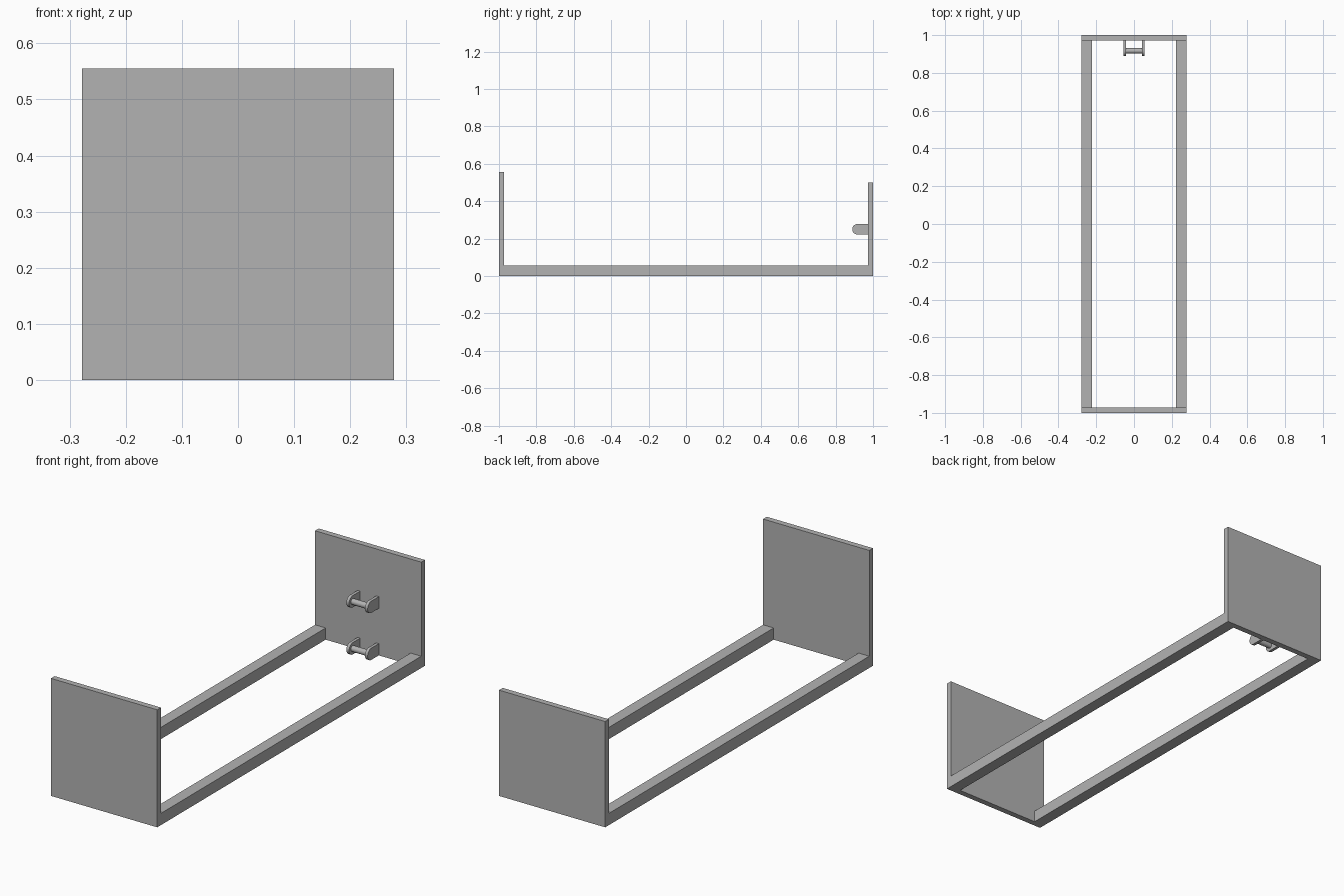
import bpy, bmesh, math
from mathutils import Matrix

old = bpy.data.objects.get("Cube")
if old:
    bpy.data.objects.remove(old, do_unlink=True)

grey = bpy.data.materials.new("plain_grey")
grey.use_nodes = True
colour = (0.45, 0.45, 0.45, 1)
grey.diffuse_color = colour
grey.node_tree.nodes["Principled BSDF"].inputs["Base Color"].default_value = colour

U = 1 / 36          # panel thickness, the module all other sizes follow
HALF_W = 10 * U
INNER = 1 - U       # inner face of the end panels


def finish(name, bm):
    bmesh.ops.recalc_face_normals(bm, faces=bm.faces)
    mesh = bpy.data.meshes.new(name)
    bm.to_mesh(mesh)
    bm.free()
    mesh.materials.append(grey)
    obj = bpy.data.objects.new(name, mesh)
    bpy.context.collection.objects.link(obj)
    return obj


def box(name, low, high):
    bm = bmesh.new()
    bmesh.ops.create_cube(bm, size=1)
    for v in bm.verts:
        v.co = [(a + b) / 2 + c * (b - a) for a, b, c in zip(low, high, v.co)]
    return finish(name, bm)


def smooth(obj):
    bpy.ops.object.select_all(action="DESELECT")
    obj.select_set(True)
    bpy.context.view_layer.objects.active = obj
    bpy.ops.object.shade_smooth_by_angle(angle=math.radians(30))


def cheek(name, x, z):
    # Round-nosed plate standing out from the back panel
    bm = bmesh.new()
    outline = [(INNER, z + U), (INNER, z - U)]
    for i in range(17):
        a = -math.pi / 2 - math.pi * i / 16
        outline.append((INNER - 2 * U + U * math.cos(a), z + U * math.sin(a)))
    face = bm.faces.new([bm.verts.new((x - U / 4, y, h)) for y, h in outline])
    ext = bmesh.ops.extrude_face_region(bm, geom=[face])
    moved = [g for g in ext["geom"] if isinstance(g, bmesh.types.BMVert)]
    bmesh.ops.translate(bm, verts=moved, vec=(U / 2, 0, 0))
    smooth(finish(name, bm))


def pin(name, z):
    bm = bmesh.new()
    place = Matrix.Translation((0, INNER - 2 * U, z)) @ Matrix.Rotation(math.pi / 2, 4, "Y")
    bmesh.ops.create_cone(bm, cap_ends=True, segments=32, radius1=U / 2,
                          radius2=U / 2, depth=3.5 * U, matrix=place)
    smooth(finish(name, bm))


# End panels: the front one is taller
box("front_panel", (-HALF_W, -1, 0), (HALF_W, -INNER, 20 * U))
box("back_panel", (-HALF_W, INNER, 0), (HALF_W, 1, 18 * U))

# Long side rails
for side, s in (("left", 1), ("right", -1)):
    xs = sorted((s * HALF_W, s * (HALF_W - 2 * U)))
    box(side + "_rail", (xs[0], -INNER, 0), (xs[1], INNER, 2 * U))

# Two pin brackets on the inside of the back panel
for level, z in (("upper", 9 * U), ("lower", U)):
    for side, s in (("left", 1), ("right", -1)):
        cheek(f"{level}_{side}_bracket_cheek", s * 1.75 * U, z)
    pin(level + "_bracket_pin", z)
